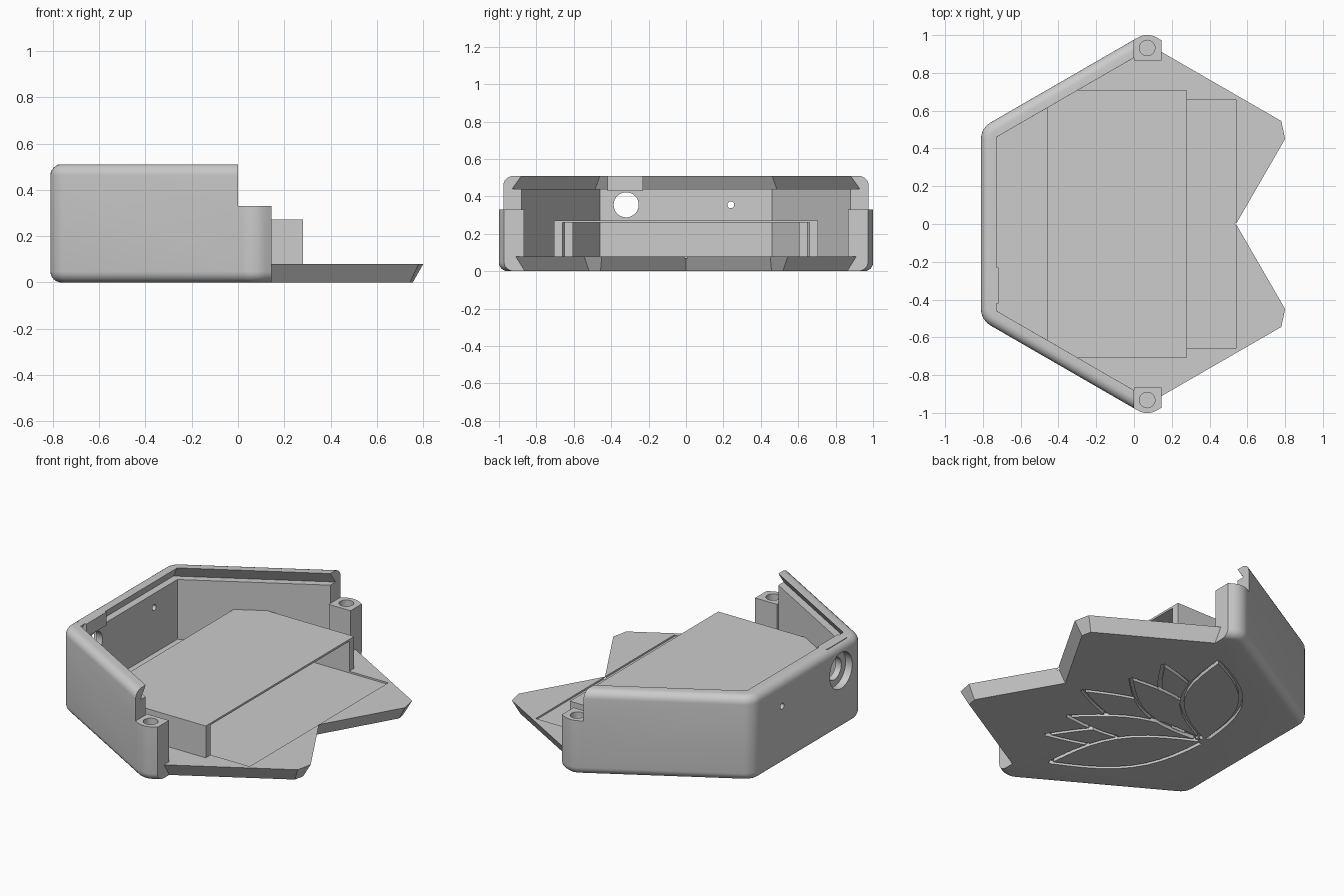
import bpy, bmesh, math
from mathutils import Vector

if "Cube" in bpy.data.objects:
    bpy.data.objects.remove(bpy.data.objects["Cube"])

grey = bpy.data.materials.new("light_grey")
grey.use_nodes = True
COLOUR = (0.604, 0.604, 0.604, 1)
grey.diffuse_color = COLOUR
grey.node_tree.nodes["Principled BSDF"].inputs["Base Color"].default_value = COLOUR

CX = 0.07            # centre of the hexagon
APOTHEM = 0.88       # outer wall
INNER = 0.797        # inner wall
HEIGHT, FLOOR, POST_TOP = 0.51, 0.08, 0.33
POST_X, POST_Y = 0.145, 0.865
TAN30, COS30 = math.tan(math.pi / 6), math.cos(math.pi / 6)


def loft(name, layers):
    """Solid through stacked rings of (points, z)."""
    bm = bmesh.new()
    rings = [[bm.verts.new((x, y, z)) for x, y in pts] for pts, z in layers]
    n = len(rings[0])
    bm.faces.new(rings[0][::-1])
    bm.faces.new(rings[-1])
    for a, b in zip(rings, rings[1:]):
        for i in range(n):
            j = (i + 1) % n
            bm.faces.new((a[i], a[j], b[j], b[i]))
    bmesh.ops.recalc_face_normals(bm, faces=bm.faces)
    mesh = bpy.data.meshes.new(name)
    bm.to_mesh(mesh)
    bm.free()
    mesh.materials.append(grey)
    obj = bpy.data.objects.new(name, mesh)
    bpy.context.collection.objects.link(obj)
    return obj


def block(name, x0, x1, y0, y1, z0, z1):
    pts = [(x0, y0), (x1, y0), (x1, y1), (x0, y1)]
    return loft(name, [(pts, z0), (pts, z1)])


def circle(cx, cy, r, n=32):
    return [(cx + r * math.cos(math.tau * i / n), cy + r * math.sin(math.tau * i / n)) for i in range(n)]


def combine(target, tool, operation="DIFFERENCE"):
    mod = target.modifiers.new(tool.name, "BOOLEAN")
    mod.operation, mod.solver, mod.object = operation, "EXACT", tool
    bpy.context.view_layer.objects.active = target
    bpy.ops.object.modifier_apply(modifier=mod.name)
    bpy.data.objects.remove(tool)


def rounded_hex(apothem, radius, steps=6):
    pts = []
    reach = (apothem - radius) / COS30
    for k in range(6):
        mid = math.radians(30 + 60 * k)
        for s in range(steps + 1):
            a = mid + math.radians(60) * (s / steps - 0.5)
            pts.append((CX + reach * math.cos(mid) + radius * math.cos(a),
                        reach * math.sin(mid) + radius * math.sin(a)))
    return pts


def half_hex(apothem):
    y0 = apothem / COS30 - CX * TAN30
    y1 = apothem * TAN30
    return [(0, y0), (CX - apothem, y1), (CX - apothem, -y1), (0, -y0)]


def inset(pts, d):
    """Move every edge of a counter-clockwise outline inward."""
    out = []
    for i, p in enumerate(pts):
        p = Vector(p)
        e1 = (p - Vector(pts[i - 1])).normalized()
        e2 = (Vector(pts[(i + 1) % len(pts)]) - p).normalized()
        n1, n2 = Vector((-e1.y, e1.x)), Vector((-e2.y, e2.x))
        out.append(tuple(p + (n1 + n2) * d / (1 + n1.dot(n2))))
    return out


# Hexagonal shell with rounded upper and lower edges
R = 0.048
layers = []
for i in range(7):
    a = math.radians(15 * i)
    d = R * (1 - math.sin(a))
    layers.append((rounded_hex(APOTHEM - d, 0.1 - d), R * (1 - math.cos(a))))
layers += [(pts, HEIGHT - z) for pts, z in reversed(layers)]
case = loft("case", layers)

# Open half, cavity and undercut lid slot
combine(case, block("open_top", 0, 2, -2, 2, POST_TOP, 1))
combine(case, block("open_end", POST_X, 2, -2, 2, -1, 1))
combine(case, loft("cavity", [(half_hex(INNER), FLOOR), (half_hex(INNER), 1)]))
combine(case, loft("lid_slot", [(half_hex(0.84), 0.44), (half_hex(INNER - 0.006), HEIGHT + 0.01)]))
combine(case, block("post_gap", -0.02, 1, -POST_Y, POST_Y, FLOOR, 1))

# Notched floor plate with undercut sides
half = [(0.05, -0.966), (0.78, -0.545), (0.80, -0.45)]
outline = half + [(0.54, 0)] + [(x, -y) for x, y in reversed(half)]
combine(case, loft("floor_plate", [(inset(outline, 0.043), 0), (outline, FLOOR)]), "UNION")
combine(case, block("floor_pocket", -0.36, 0.54, -0.66, 0.66, FLOOR - 0.01, 0.2))

# Screw holes in the posts
for y in (-0.932, 0.932):
    ring = circle(CX, y, 0.041)
    combine(case, loft("screw_hole", [(ring, 0.13), (ring, 0.6)]))

# Thickened lip above the socket, then the holes in the back wall
combine(case, block("socket_lip", -0.78, -0.717, -0.42, -0.23, 0.43, HEIGHT), "UNION")


def wall_hole(y, radius, x0, x1):
    ring = circle(0, 0, radius)
    tool = loft("wall_hole", [(ring, x0), (ring, x1)])
    for v in tool.data.vertices:
        a, b, c = v.co
        v.co = (c, y + a, 0.355 + b)
    combine(case, tool)


wall_hole(-0.32, 0.067, -1, -0.6)
wall_hole(-0.32, 0.108, -1, -0.765)
wall_hole(0.24, 0.018, -1, -0.6)


# Petal grooves under the floor, one curved strip per petal side
BASE = Vector((-0.5, 0))


def petal_side(tip, bulge, start, groove=0.011, steps=10):
    axis = Vector(tip) - BASE
    side = Vector((-axis.y, axis.x)).normalized()
    left, right = [], []
    for i in range(steps + 1):
        t = start + (1 - start) * i / steps
        p = BASE + axis * t + side * bulge * math.sin(math.pi * t)
        along = (axis + side * bulge * math.pi * math.cos(math.pi * t)).normalized()
        off = Vector((-along.y, along.x)) * groove
        left.append(tuple(p + off))
        right.append(tuple(p - off))
    strip = right + left[::-1]
    combine(case, loft("petal_groove", [(strip, -0.05), (strip, 0.022)]))


for s in (1, -1):
    petal_side((0.37, 0), 0.14 * s, 0.68)
    for x, y, width, outer, inner in ((0, 0.72, 0.16, 0.03, 0.03),
                                      (0.25, 0.27, 0.12, 0.58, 0.06),
                                      (0.21, 0.5, 0.11, 0.72, 0.7)):
        petal_side((x, s * y), width * s, outer)
        petal_side((x, s * y), -width * s, inner)

# Raised tray: thin top on two side walls, trimmed to the case corners
BACK, FRONT, TRAY_Y, TRAY_TOP = -0.46, 0.28, 0.707, 0.272
corner_y = INNER / COS30 + (BACK - CX) * TAN30
corner_x = CX - (INNER / COS30 - TRAY_Y) / TAN30
top = [(BACK, -corner_y), (corner_x, -TRAY_Y), (FRONT, -TRAY_Y),
       (FRONT, TRAY_Y), (corner_x, TRAY_Y), (BACK, corner_y)]
loft("tray_top", [(top, TRAY_TOP - 0.012), (top, TRAY_TOP)])
for side, s in (("left", 1), ("right", -1)):
    wall = [(BACK, s * (corner_y - 0.01)), (-0.4, s * (corner_y - 0.01)), (-0.4, s * 0.66),
            (FRONT, s * 0.66), (FRONT, s * TRAY_Y), (corner_x, s * TRAY_Y), (BACK, s * corner_y)]
    loft("tray_wall_" + side, [(wall, FLOOR - 0.01), (wall, TRAY_TOP - 0.012)])

# Smooth the rounded edges, keep the rest crisp
bpy.ops.object.select_all(action="DESELECT")
case.select_set(True)
bpy.context.view_layer.objects.active = case
bpy.ops.object.shade_smooth_by_angle(angle=math.radians(25))
